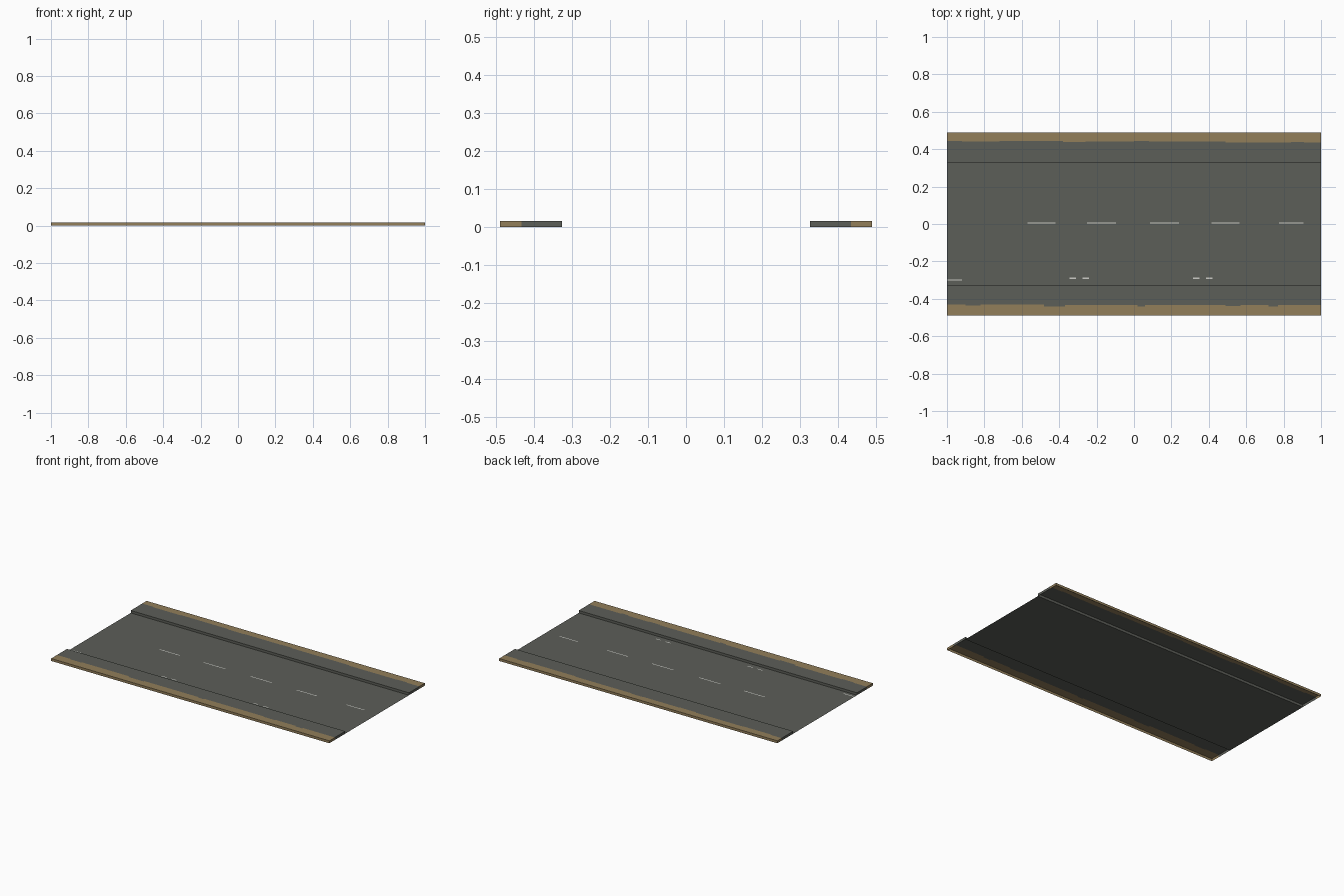
import bpy

if "Cube" in bpy.data.objects:
    bpy.data.objects.remove(bpy.data.objects["Cube"])

W, K, H = 0.49, 0.327, 0.016  # outer half width, kerb line, pavement height


def srgb(r, g, b):
    return [((c / 255 + 0.055) / 1.055) ** 2.4 for c in (r, g, b)] + [1]


def material(name, rgb):
    m = bpy.data.materials.new(name)
    m.diffuse_color = srgb(*rgb)
    m.use_nodes = True
    m.node_tree.nodes["Principled BSDF"].inputs["Base Color"].default_value = m.diffuse_color
    return m


asphalt = material("asphalt grey", (92, 94, 88))
dirt = material("sandy dirt", (146, 126, 90))
white = material("marking white", (205, 205, 200))


def make(name, quads, mats):
    """quads: list of (four corners, material index)"""
    verts = [p for q, _ in quads for p in q]
    mesh = bpy.data.meshes.new(name)
    mesh.from_pydata(verts, [], [tuple(range(i * 4, i * 4 + 4)) for i in range(len(quads))])
    for m in mats:
        mesh.materials.append(m)
    for f, (_, mi) in zip(mesh.polygons, quads):
        f.material_index = mi
    ob = bpy.data.objects.new(name, mesh)
    bpy.context.collection.objects.link(ob)
    return ob


def flat(x0, x1, y0, y1, z):
    y0, y1 = sorted((y0, y1))
    return [(x0, y0, z), (x1, y0, z), (x1, y1, z), (x0, y1, z)]


def side_wall(y, facing):
    q = [(-1, y, 0), (1, y, 0), (1, y, H), (-1, y, H)]
    return q if facing < 0 else q[::-1]


def end_wall(x, y0, y1):
    y0, y1 = sorted((y0, y1))
    q = [(x, y0, 0), (x, y1, 0), (x, y1, H), (x, y0, H)]
    return q if x > 0 else q[::-1]


def pavement(name, s, steps):
    """Open-bottomed raised strip with a ragged dirt border on the outside."""
    quads = []
    ends = [x for x, _ in steps[1:]] + [1]
    for (x0, y), x1 in zip(steps, ends):
        quads.append((flat(x0, x1, s * K, s * y, H), 0))
        quads.append((flat(x0, x1, s * y, s * W, H), 1))
    quads.append((side_wall(s * K, -s), 0))
    quads.append((side_wall(s * W, s), 1))
    for x, y in ((-1, steps[0][1]), (1, steps[-1][1])):
        quads.append((end_wall(x, s * K, s * y), 0))
        quads.append((end_wall(x, s * y, s * W), 1))
    make(name, quads, [asphalt, dirt])


# Road surface
make("road_surface", [(flat(-1, 1, -K, K, 0), 0)], [asphalt])

# Raised pavements
pavement("back_pavement", 1, [
    (-1, .445), (-.92, .44), (-.72, .444), (-.38, .439), (-.26, .442),
    (0, .445), (.08, .44), (.49, .435), (.84, .439), (.91, .435)])
pavement("front_pavement", -1, [
    (-1, .43), (-.9, .435), (-.82, .43), (-.48, .44), (-.37, .433),
    (.02, .44), (.06, .433), (.49, .438), (.57, .433), (.72, .44), (.77, .433)])

# Painted centre dashes
make("centre_dashes", [(flat(a, b, .003, .009, .001), 0) for a, b in (
    (-.57, -.42), (-.25, -.095), (.085, .24), (.415, .565), (.775, .905))], [white])

# Worn remains of the edge line
make("worn_edge_line", [(flat(a, b, y - .003, y + .003, .001), 0) for a, b, y in (
    (-1, -.92, -.3), (-.345, -.31, -.29), (-.275, -.24, -.29),
    (.315, .35, -.29), (.385, .42, -.29))], [white])
